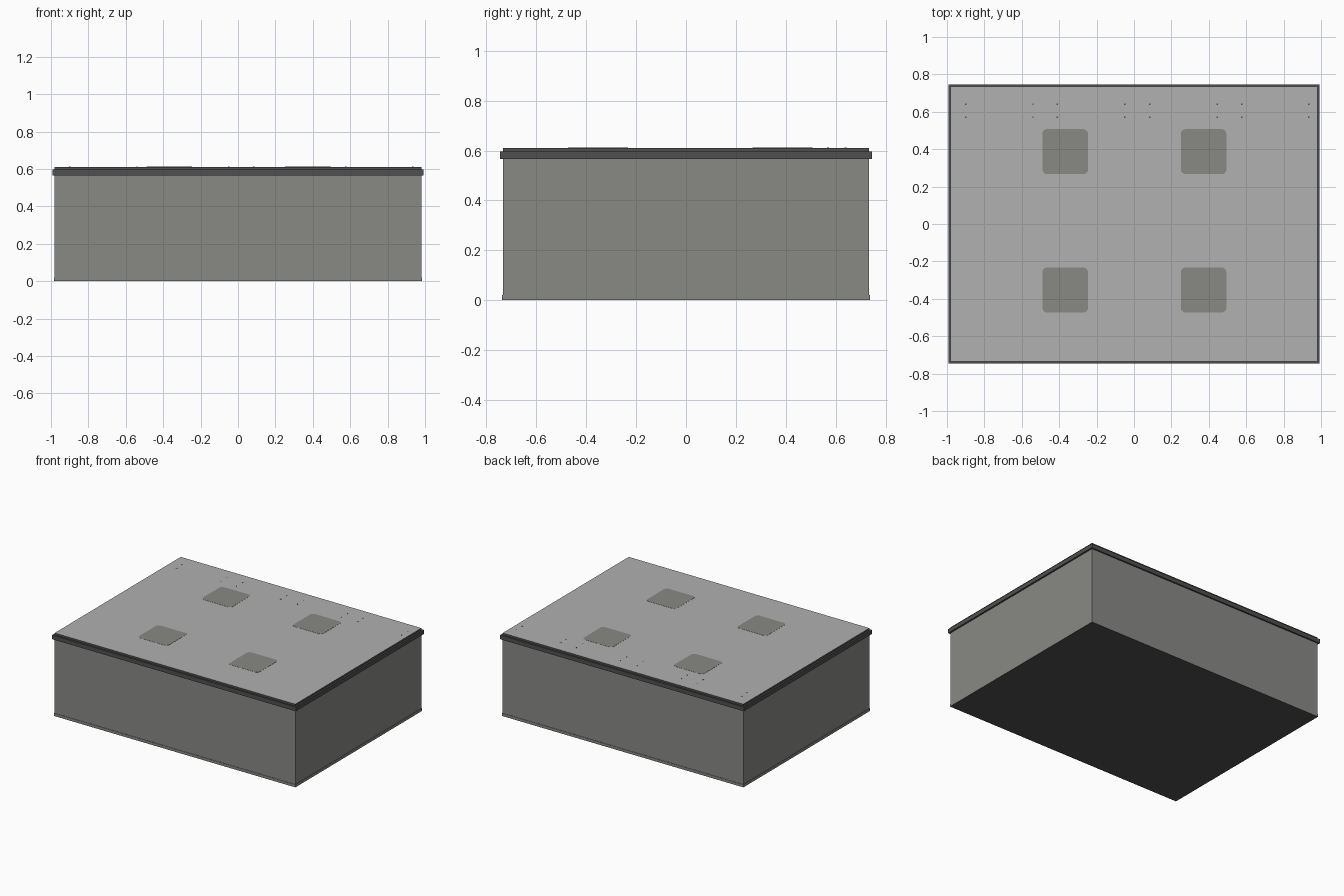
import bpy, bmesh, math

if "Cube" in bpy.data.objects:
    bpy.data.objects.remove(bpy.data.objects["Cube"])


def material(name, r, g, b):
    m = bpy.data.materials.new(name)
    m.diffuse_color = (r, g, b, 1)
    m.use_nodes = True
    m.node_tree.nodes["Principled BSDF"].inputs["Base Color"].default_value = m.diffuse_color
    return m


wall_grey = material("wall grey", 0.25, 0.25, 0.235)
light_grey = material("light top grey", 0.44, 0.44, 0.44)
dark_grey = material("dark trim grey", 0.08, 0.08, 0.08)


def prism(name, outline, z0, z1, mats, pick=None):
    """Extrude an outline from z0 to z1, colouring faces by their normal."""
    bm = bmesh.new()
    base = bm.faces.new([bm.verts.new((x, y, z0)) for x, y in outline])
    ext = bmesh.ops.extrude_face_region(bm, geom=[base])
    for v in ext["geom"]:
        if isinstance(v, bmesh.types.BMVert):
            v.co.z = z1
    bmesh.ops.recalc_face_normals(bm, faces=bm.faces)
    for f in bm.faces:
        f.material_index = pick(f.normal) if pick else 0
    me = bpy.data.meshes.new(name)
    bm.to_mesh(me)
    bm.free()
    for m in mats:
        me.materials.append(m)
    ob = bpy.data.objects.new(name, me)
    bpy.context.collection.objects.link(ob)
    return ob


def rect(hx, hy, cx=0, cy=0):
    return [(cx - hx, cy - hy), (cx + hx, cy - hy), (cx + hx, cy + hy), (cx - hx, cy + hy)]


def rounded(hx, hy, r, cx, cy, n=5):
    pts = []
    for k, (sx, sy) in enumerate([(1, 1), (-1, 1), (-1, -1), (1, -1)]):
        for i in range(n + 1):
            a = math.pi / 2 * (k + i / n)
            pts.append((cx + sx * (hx - r) + r * math.cos(a),
                        cy + sy * (hy - r) + r * math.sin(a)))
    return pts


# Body with dark underside and a slim foot rim
down = lambda n: 1 if n.z < -0.5 else 0
prism("body", rect(0.981, 0.734), 0.01, 0.575, [wall_grey])
prism("foot_rim", rect(0.984, 0.737), 0.0, 0.02, [wall_grey, dark_grey], down)

# Projecting trim band and top slab with a light face
prism("trim_band", rect(0.993, 0.745), 0.566, 0.597, [dark_grey])
prism("top_slab", rect(0.981, 0.734), 0.59, 0.611, [dark_grey, light_grey],
      lambda n: 1 if n.z > 0.5 else 0)

# Four rounded pads on the top
for i, cx in enumerate((-0.368, 0.372)):
    for j, cy in enumerate((-0.353, 0.387)):
        prism(f"top_pad_{i}_{j}", rounded(0.122, 0.12, 0.025, cx, cy),
              0.608, 0.612, [wall_grey])

# Tiny fastener dots along the back edge
for i, x in enumerate((-0.9, -0.54, -0.41, -0.05, 0.085, 0.445, 0.575, 0.935)):
    for j, y in enumerate((0.57, 0.64)):
        prism(f"fastener_{i}_{j}", rect(0.004, 0.004, x, y), 0.608, 0.612, [dark_grey])
